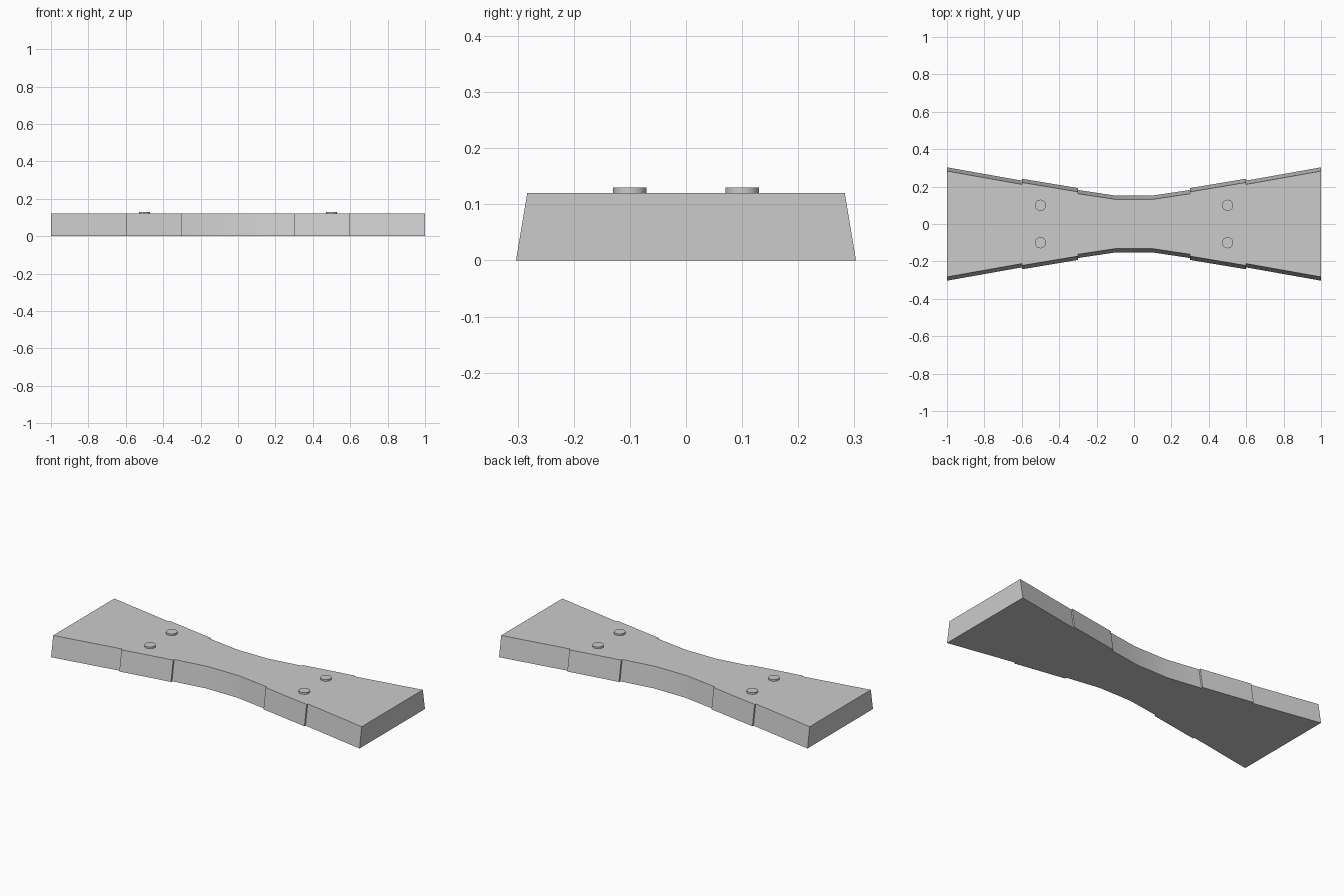
import bpy
import bmesh
import math

cube = bpy.data.objects.get("Cube")
if cube:
    bpy.data.objects.remove(cube, do_unlink=True)

HEIGHT = 0.12
INSET = 0.02

# Single grey finish
grey = bpy.data.materials.new("light_grey")
grey.use_nodes = True
colour = (0.6, 0.6, 0.6, 1)
grey.diffuse_color = colour
grey.node_tree.nodes["Principled BSDF"].inputs["Base Color"].default_value = colour


def finish(obj):
    obj.data.materials.append(grey)
    bpy.ops.object.select_all(action="DESELECT")
    obj.select_set(True)
    bpy.context.view_layer.objects.active = obj
    bpy.ops.object.shade_smooth_by_angle(angle=math.radians(30))


# Waisted plate: half widths along x, with small steps where sections meet
half = [(0.1, 0.152), (0.3, 0.182), (0.3, 0.192), (0.6, 0.242), (0.6, 0.232), (1, 0.303)]
stations = [(-x, w) for x, w in reversed(half)] + half


def outline(bm, inset, z):
    front = [(x, inset - w, z) for x, w in stations]
    back = [(x, w - inset, z) for x, w in reversed(stations)]
    return [bm.verts.new(p) for p in front + back]


bm = bmesh.new()
lower = outline(bm, 0, 0)
upper = outline(bm, INSET, HEIGHT)
bm.faces.new(upper)
bm.faces.new(list(reversed(lower)))
for i in range(len(lower)):
    j = (i + 1) % len(lower)
    bm.faces.new((lower[i], lower[j], upper[j], upper[i]))
bmesh.ops.recalc_face_normals(bm, faces=bm.faces)
mesh = bpy.data.meshes.new("plate")
bm.to_mesh(mesh)
bm.free()
plate = bpy.data.objects.new("plate", mesh)
bpy.context.collection.objects.link(plate)
finish(plate)

# Four low round studs on the top face
for side, x in (("right", -0.5), ("left", 0.5)):
    for end, y in (("front", -0.1), ("back", 0.1)):
        bpy.ops.mesh.primitive_cylinder_add(
            vertices=32, radius=0.03, depth=0.02, location=(x, y, HEIGHT))
        stud = bpy.context.object
        stud.name = f"stud_{end}_{side}"
        finish(stud)
